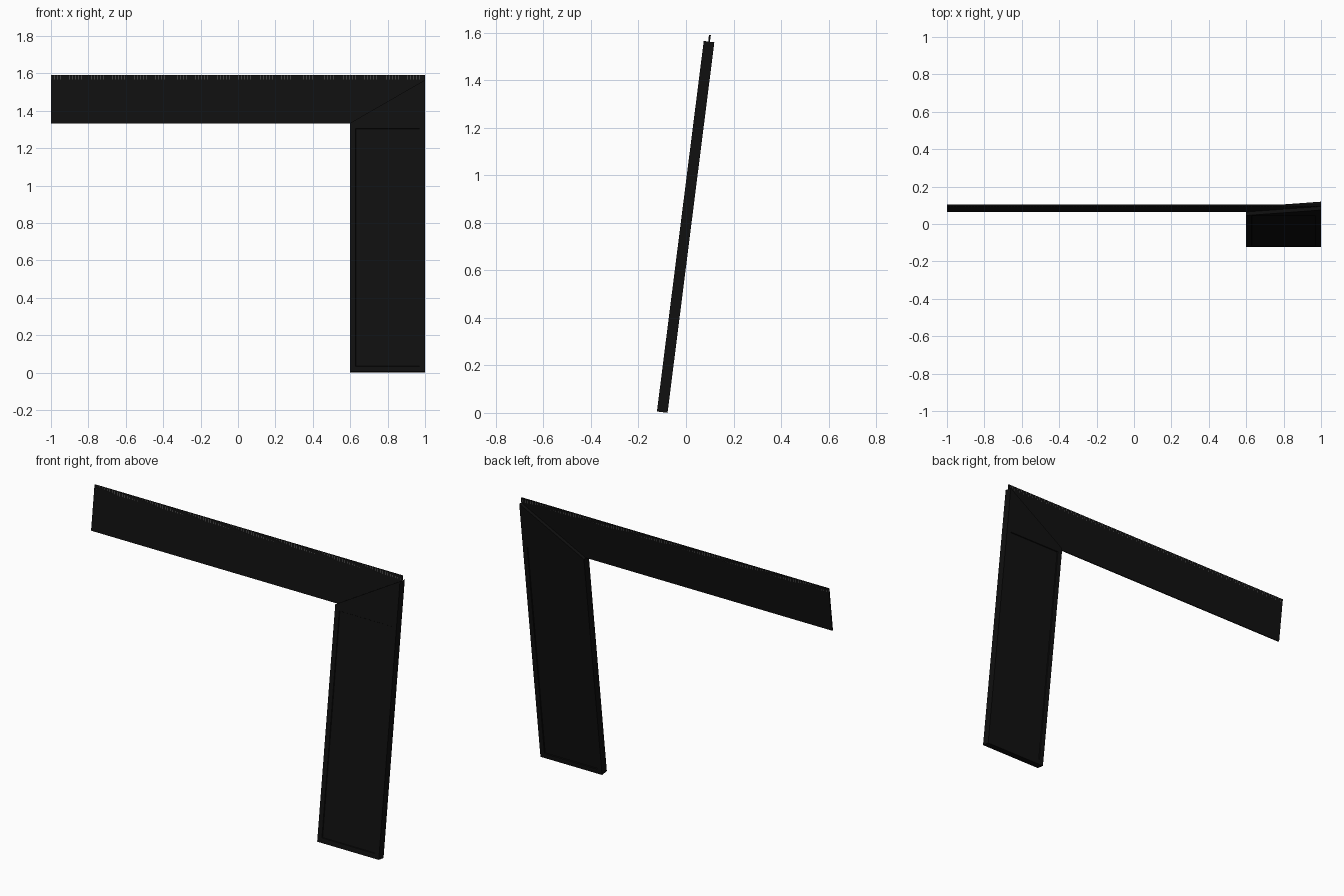
import bpy, bmesh, math
from mathutils import Matrix, Vector

if "Cube" in bpy.data.objects:
    bpy.data.objects.remove(bpy.data.objects["Cube"])

# Whole tool leans back about the x axis
LEAN = Matrix.Translation((0, -0.1, 0.003)) @ Matrix.Rotation(-math.radians(7.2), 4, 'X')


def material(name, v):
    m = bpy.data.materials.new(name)
    m.diffuse_color = (v, v, v, 1)
    m.use_nodes = True
    m.node_tree.nodes["Principled BSDF"].inputs["Base Color"].default_value = m.diffuse_color
    return m


def finish(bm, name, mat):
    bmesh.ops.recalc_face_normals(bm, faces=bm.faces)
    bm.transform(LEAN)
    me = bpy.data.meshes.new(name)
    bm.to_mesh(me)
    bm.free()
    me.materials.append(mat)
    ob = bpy.data.objects.new(name, me)
    bpy.context.collection.objects.link(ob)
    return ob


def add_box(bm, x0, x1, y0, y1, z0, z1):
    size = Matrix.Diagonal((x1 - x0, y1 - y0, z1 - z0, 1))
    mid = Matrix.Translation(((x0 + x1) / 2, (y0 + y1) / 2, (z0 + z1) / 2))
    bmesh.ops.create_cube(bm, size=1, matrix=mid @ size)


black = material("black", 0.005)
grey = material("mark grey", 0.15)

# Handle: slab with a slanted top end
T = 0.0225
bm = bmesh.new()
add_box(bm, 0.6, 1.0, -T, T, 0, 1.34)
for v in bm.verts:
    if v.co.z > 1 and v.co.x > 0.9:
        v.co.z = 1.572
# horizontal cut so the recessed panel stays rectangular
bmesh.ops.bisect_plane(bm, geom=bm.verts[:] + bm.edges[:] + bm.faces[:],
                       plane_co=(0, 0, 1.339), plane_no=(0, 0, 1))
bm.normal_update()
panels = [f for f in bm.faces if abs(f.normal.y) > 0.9 and f.calc_center_median().z < 0.8]
# shallow recessed panel, front and back
for f in panels:
    n = f.normal.copy()
    bmesh.ops.inset_region(bm, faces=[f], thickness=0.04)
    bmesh.ops.inset_region(bm, faces=[f], thickness=0.003)
    for v in f.verts:
        v.co -= n * 0.004
finish(bm, "handle", black)

# Blade: thin steel strip
bm = bmesh.new()
add_box(bm, -1, 1, -0.0035, 0.0035, 1.34, 1.6)
finish(bm, "blade", black)

# Fine measuring marks on both faces of the blade
bm = bmesh.new()
COUNT = 122
for i in range(COUNT):
    x = -0.999 + i * 0.01643
    for s in (-1, 1):
        y = sorted((s * 0.0030, s * 0.0040))
        add_box(bm, x - 0.0009, x + 0.0009, y[0], y[1], 1.577, 1.5998)
finish(bm, "measuring_marks", grey)
